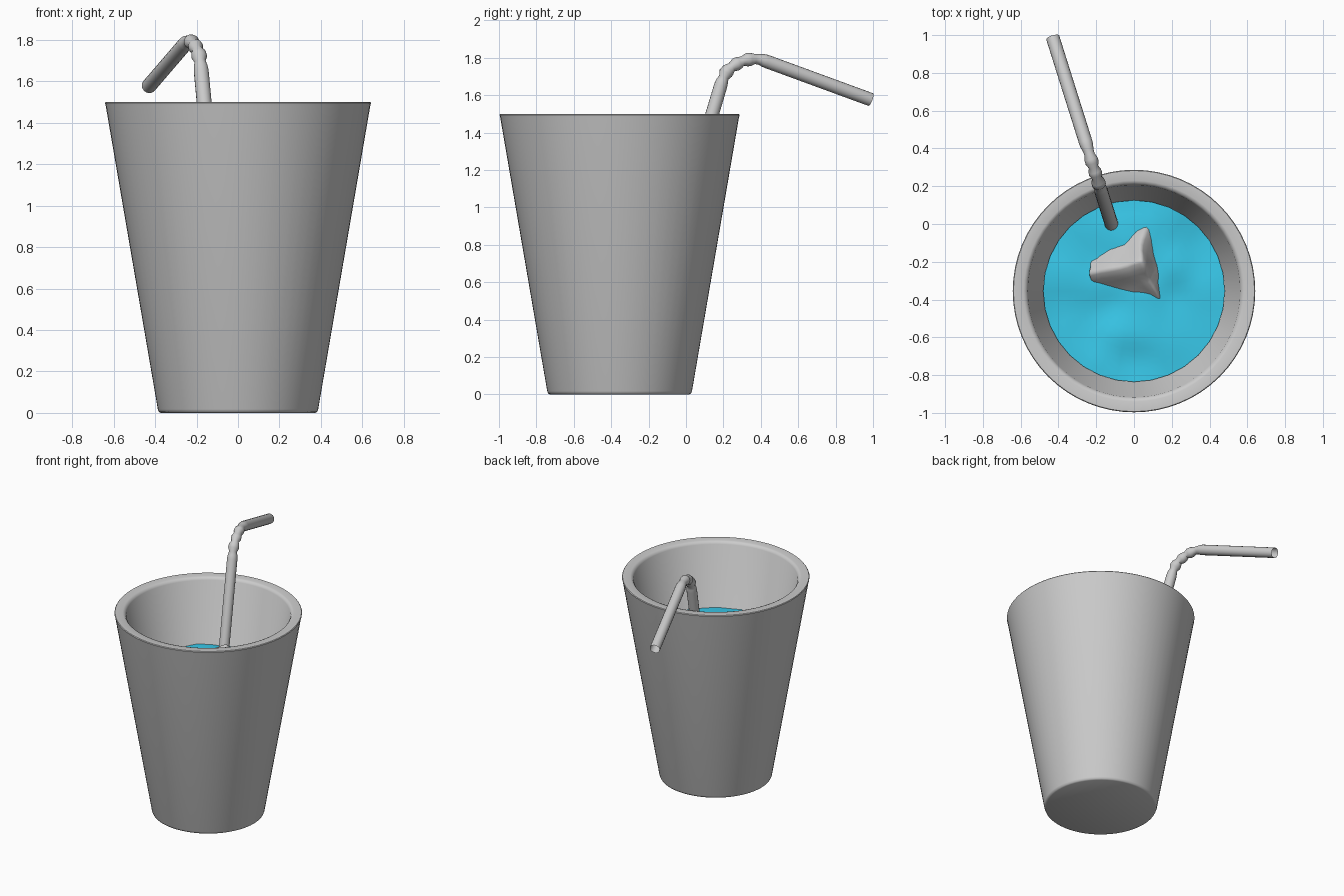
import bpy, bmesh, math
from mathutils import Vector, Matrix, noise

if "Cube" in bpy.data.objects:
    bpy.data.objects.remove(bpy.data.objects["Cube"])

CY = -0.355          # cup centre on y
WATER = 1.04         # liquid level
SLOPE = 0.172        # wall flare per unit height


def finish(name, bm, angle=35):
    bmesh.ops.remove_doubles(bm, verts=bm.verts, dist=1e-5)
    bmesh.ops.recalc_face_normals(bm, faces=bm.faces)
    me = bpy.data.meshes.new(name)
    bm.to_mesh(me)
    bm.free()
    ob = bpy.data.objects.new(name, me)
    bpy.context.collection.objects.link(ob)
    smooth(ob, angle)
    return ob


def smooth(ob, angle):
    bpy.ops.object.select_all(action='DESELECT')
    ob.select_set(True)
    bpy.context.view_layer.objects.active = ob
    bpy.ops.object.shade_smooth_by_angle(angle=math.radians(angle))


def lathe(profile, steps):
    bm = bmesh.new()
    vs = [bm.verts.new((r, CY, z)) for r, z in profile]
    es = [bm.edges.new(p) for p in zip(vs, vs[1:])]
    bmesh.ops.spin(bm, geom=vs + es, cent=(0, CY, 0), axis=(0, 0, 1),
                   angle=math.tau, steps=steps)
    bmesh.ops.remove_doubles(bm, verts=bm.verts, dist=1e-5)
    return bm


def inner(z):
    return 0.56 - SLOPE * (1.5 - z)


# cup: outer wall, flat rim, inner wall and floor
cup = lathe([(0, 0), (0.372, 0), (0.382, 0.005), (0.387, 0.018),
             (0.638, 1.48), (0.642, 1.495), (0.638, 1.5),
             (0.585, 1.5), (0.572, 1.495), (0.562, 1.48),
             (inner(0.13), 0.13), (inner(0.13) - 0.02, 0.105), (0, 0.1)], 64)
finish("cup", cup, 50)

# liquid: rippled top, body following the inner wall
R = inner(WATER)
liquid = lathe([(R * i / 14, WATER) for i in range(15)] +
               [(inner(0.14) - 0.004, 0.14), (0, 0.12)], 32)
for v in liquid.verts:
    if v.co.z > WATER - 0.01:
        v.co.z += 0.028 * noise.noise(Vector((v.co.x * 5, v.co.y * 5, 1.7)))
water = finish("liquid", liquid, 40)
mat = bpy.data.materials.new("liquid_blue")
mat.diffuse_color = (0.04, 0.58, 0.82, 1)
mat.use_nodes = True
mat.node_tree.nodes["Principled BSDF"].inputs["Base Color"].default_value = mat.diffuse_color
water.data.materials.append(mat)

# ice cube: lumpy block floating with one corner up
ex = Vector((-0.28, -0.06, -0.13)).normalized()
ey = Vector((0.11, -0.19, -0.17))
ey = (ey - ey.dot(ex) * ex).normalized()
ez = ex.cross(ey)
if ez.z > 0:
    ez = -ez
size = 0.33
centre = Vector((0.03, -0.2, 1.215)) + (ex + ey + ez) * size / 2
ice = bmesh.new()
bmesh.ops.create_cube(ice, size=size)
bmesh.ops.bevel(ice, geom=ice.edges[:], offset=0.018, segments=2, profile=0.5,
                affect='EDGES')
bmesh.ops.subdivide_edges(ice, edges=[e for e in ice.edges if e.calc_length() > 0.1],
                          cuts=7, use_grid_fill=True)
for v in ice.verts:
    v.co += 0.022 * noise.noise_vector(v.co * 8 + Vector((3, 1, 2)))
rot = Matrix((ex, ey, ez)).transposed().to_4x4()
ice.transform(Matrix.Translation(centre) @ rot)
finish("ice_cube", ice, 60)

# straw: open tube swept along a planar path of (y, z, radius), ribbed at the bend
path = [(-0.27, 0.13, .036), (0.0, 1.03, .036), (0.185, 1.65, .036),
        (0.193, 1.675, .033), (0.202, 1.695, .027), (0.213, 1.718, .038),
        (0.226, 1.735, .036), (0.244, 1.75, .026), (0.266, 1.764, .036),
        (0.282, 1.773, .034), (0.302, 1.782, .026), (0.325, 1.789, .036),
        (0.345, 1.792, .035), (0.368, 1.794, .027), (0.392, 1.792, .029),
        (0.412, 1.787, .034), (0.43, 1.781, .036), (0.987, 1.577, .036)]
cu = bpy.data.curves.new("straw", 'CURVE')
cu.dimensions = '3D'
cu.bevel_depth = 1.0
cu.bevel_resolution = 6
cu.use_fill_caps = False
sp = cu.splines.new('POLY')
sp.points.add(len(path) - 1)
for p, (y, z, r) in zip(sp.points, path):
    p.co = (-0.165 - 0.315 * (y - 0.145), y, z, 1)
    p.radius = r
straw = bpy.data.objects.new("straw", cu)
bpy.context.collection.objects.link(straw)
bpy.ops.object.select_all(action='DESELECT')
straw.select_set(True)
bpy.context.view_layer.objects.active = straw
bpy.ops.object.convert(target='MESH')
smooth(bpy.context.view_layer.objects.active, 50)
